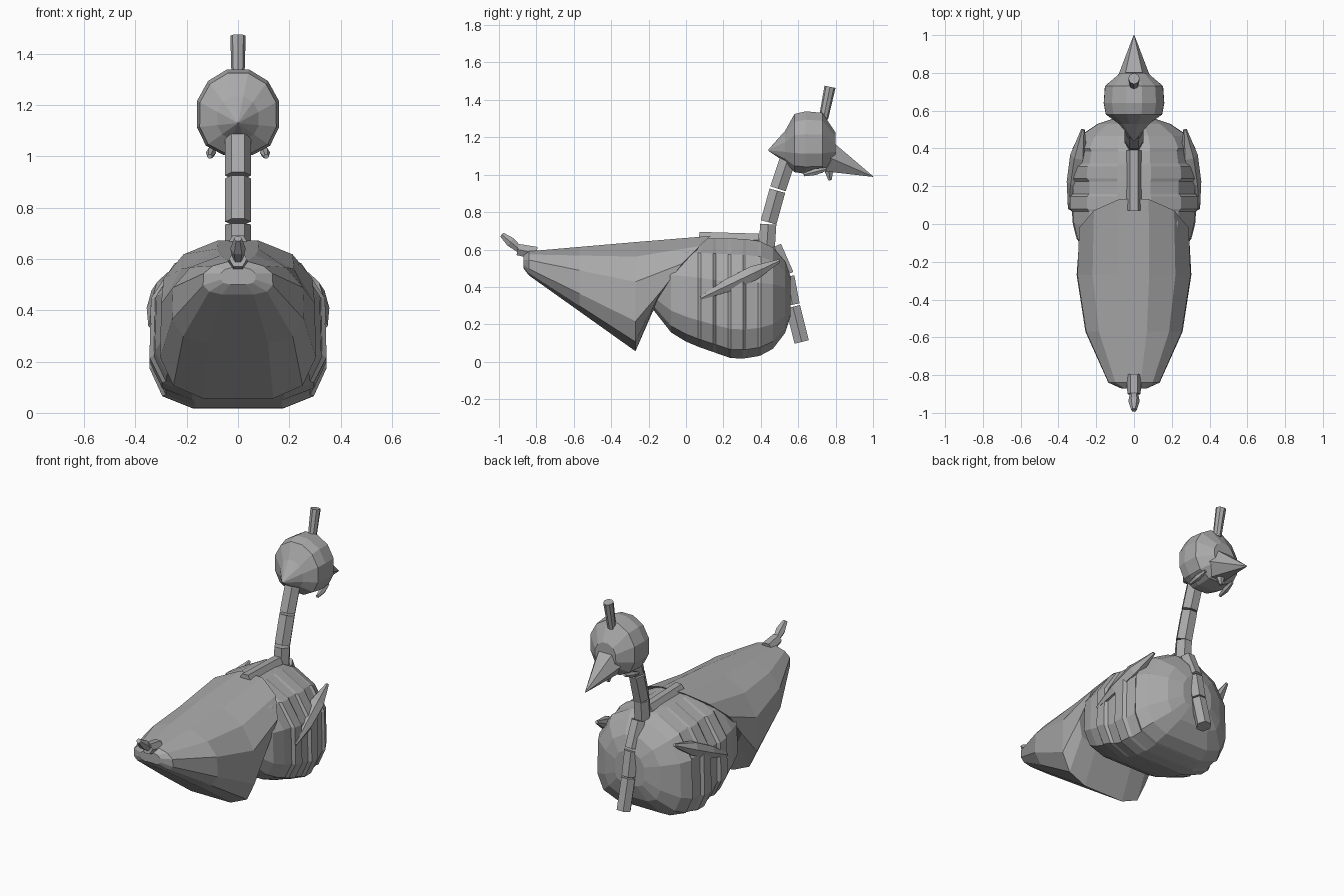
import bpy, bmesh, math
from mathutils import Vector

cube = bpy.data.objects.get("Cube")
if cube:
    bpy.data.objects.remove(cube, do_unlink=True)

grey = bpy.data.materials.new("stone grey")
grey.use_nodes = True
shade = (0.4, 0.4, 0.4, 1)
grey.diffuse_color = shade
grey.node_tree.nodes["Principled BSDF"].inputs["Base Color"].default_value = shade


def loft(name, rings):
    """Skin a closed, capped surface over rings of equal point count."""
    bm = bmesh.new()
    loops = [[bm.verts.new(point) for point in ring] for ring in rings]
    count = len(loops[0])
    for near, far in zip(loops, loops[1:]):
        for i in range(count):
            j = (i + 1) % count
            bm.faces.new((near[i], near[j], far[j], far[i]))
    bm.faces.new(loops[0])
    bm.faces.new(loops[-1])
    bmesh.ops.recalc_face_normals(bm, faces=bm.faces)
    mesh = bpy.data.meshes.new(name)
    bm.to_mesh(mesh)
    bm.free()
    mesh.materials.append(grey)
    obj = bpy.data.objects.new(name, mesh)
    bpy.context.collection.objects.link(obj)


def section(half_width, low, high, y, lean=0, belly=1, sides=12):
    """Round-topped ring; a belly power under one squares its lower half."""
    ring = []
    for i in range(sides):
        turn = math.tau * (i + 0.5) / sides
        across, rise = math.cos(turn), math.sin(turn)
        if rise < 0:
            across = math.copysign(abs(across) ** belly, across)
            rise = -abs(rise) ** belly
        level = (rise + 1) / 2
        ring.append(Vector((half_width * across,
                            y + lean * level ** 1.5,
                            low + (high - low) * level)))
    return ring


def spindle(name, start, end, radii, sides=6):
    """Straight tapered bar with evenly spaced radii."""
    start, end = Vector(start), Vector(end)
    axis = (end - start).normalized()
    side = Vector((1, 0, 0))
    side = (side - axis * side.dot(axis)).normalized()
    up = axis.cross(side)
    rings = []
    for step, radius in enumerate(radii):
        centre = start.lerp(end, step / (len(radii) - 1))
        turns = [math.tau * i / sides for i in range(sides)]
        rings.append([centre + radius * (side * math.cos(turn) + up * math.sin(turn))
                      for turn in turns])
    loft(name, rings)


def chain(name, radius, path, gap=0.03):
    """Row of separate bones along a path in the middle plane."""
    joints = [Vector((0, y, z)) for y, z in path]
    for number, (start, end) in enumerate(zip(joints, joints[1:])):
        spindle(f"{name}_{number}", start.lerp(end, gap), end.lerp(start, gap),
                (radius, radius))


# Tail shell, growing forward to a slanted opening
def shell_ring(back):
    return section(0.31 * (1 - 1.7 * back ** 2), 0.05 + 0.72 * back,
                   0.65 - 0.1 * back, -0.27 - back, belly=0.6)


loft("tail_shell", [section(0.07, 0.5, 0.57, -0.87, belly=0.6),
                    shell_ring(0.57), shell_ring(0.3), shell_ring(0),
                    section(0.3, 0.26, 0.68, -0.18, lean=0.32, belly=0.6)])


# Ribbed chest: a blunt barrel with alternate bands raised
def chest_ring(y, raised=0):
    swell = math.sqrt(1 - (abs(y - 0.17) / 0.4) ** 4)
    rear_lift = 0.35 * max(0, 0.25 - y)
    return section(0.335 * swell * (1 + 0.05 * raised),
                   0.35 - 0.34 * swell + rear_lift,
                   0.36 + 0.31 * swell, y, belly=0.5)


bands = [chest_ring(0.08 * band + edge, band % 2)
         for band in range(6) for edge in (0, 0.065)]
loft("ribbed_chest", [chest_ring(-0.18), chest_ring(-0.08), *bands,
                      chest_ring(0.53), chest_ring(0.56)])

# Bones of the back, neck, breast and tail
chain("back_ridge", 0.04, [(0.06, 0.66), (0.4, 0.65)])
chain("neck_bone", 0.05, [(0.43, 0.58), (0.44, 0.74), (0.49, 0.92), (0.55, 1.1)])
chain("breast_bone", 0.045, [(0.47, 0.62), (0.54, 0.46), (0.57, 0.3), (0.62, 0.1)])
spindle("tail_joint", (0, -0.8, 0.58), (0, -0.9, 0.6), (0.04, 0.035))
spindle("tail_tip", (0, -0.89, 0.6), (0, -0.985, 0.68), (0.02, 0.03, 0.015))


# Head, swelling from a point at the nape
def head_ring(y, size):
    return section(0.165 * size, 1.13 - 0.13 * size, 1.13 + 0.215 * size, y, belly=0.8)


loft("head", [head_ring(0.44, 0.02), head_ring(0.53, 0.5), head_ring(0.58, 0.93),
              head_ring(0.64, 1), head_ring(0.73, 0.96), head_ring(0.8, 0.45)])

# Beak, chin wattle and crest
spindle("beak", (0, 0.77, 1.09), (0, 1, 0.99), (0.09, 0.002))
spindle("chin_wattle", (0, 0.76, 1.06), (0, 0.77, 0.97), (0.04, 0.01))
spindle("crest", (0, 0.735, 1.3), (0, 0.77, 1.47), (0.025, 0.03), sides=8)

# Paired wings, eyes and cheek flaps
for label, s in (("left", 1), ("right", -1)):
    spindle(label + "_wing", (s * 0.34, 0.08, 0.34), (s * 0.27, 0.5, 0.54),
            (0.01, 0.04, 0.045, 0.01))
    spindle(label + "_eye", (s * 0.13, 0.7, 1.21), (s * 0.165, 0.7, 1.21), (0.03, 0.01))
    spindle(label + "_cheek_flap", (s * 0.11, 0.63, 1), (s * 0.1, 0.75, 1.03),
            (0.01, 0.02, 0.01))
